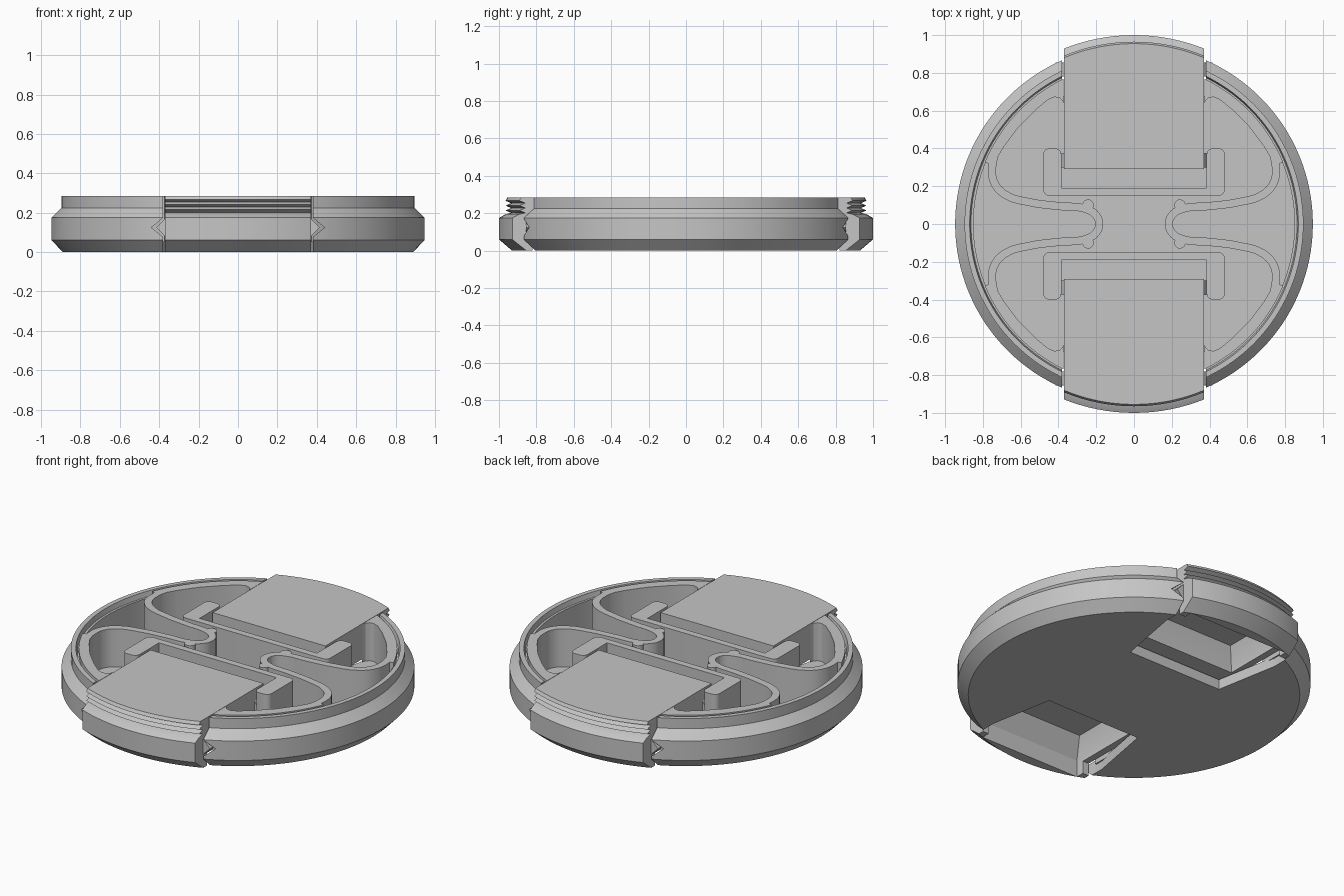
import bpy, bmesh, math
from mathutils import Vector

default = bpy.data.objects.get("Cube")
if default:
    bpy.data.objects.remove(default, do_unlink=True)

grey = bpy.data.materials.new("plain grey")
grey.use_nodes = True
tone = (0.56, 0.56, 0.56, 1)
grey.diffuse_color = tone
grey.node_tree.nodes["Principled BSDF"].inputs["Base Color"].default_value = tone


def activate(ob):
    bpy.ops.object.select_all(action='DESELECT')
    ob.select_set(True)
    bpy.context.view_layer.objects.active = ob


def make(name, bm):
    bmesh.ops.recalc_face_normals(bm, faces=bm.faces)
    me = bpy.data.meshes.new(name)
    bm.to_mesh(me)
    bm.free()
    ob = bpy.data.objects.new(name, me)
    bpy.context.collection.objects.link(ob)
    me.materials.append(grey)
    return ob


def smooth(ob):
    activate(ob)
    bpy.ops.object.shade_smooth_by_angle(angle=math.radians(28))


def lathe(name, profile, steps=128):
    bm = bmesh.new()
    vs = [bm.verts.new((r, 0, z)) for r, z in profile]
    es = [bm.edges.new(p) for p in zip(vs, vs[1:])]
    bmesh.ops.spin(bm, geom=vs + es, cent=(0, 0, 0), axis=(0, 0, 1),
                   angle=math.tau, steps=steps)
    bmesh.ops.remove_doubles(bm, verts=bm.verts, dist=1e-5)
    return make(name, bm)


def prism(name, points, depth):
    """Closed outline of 3D points swept along a depth vector."""
    bm = bmesh.new()
    face = bm.faces.new([bm.verts.new(p) for p in points])
    new = bmesh.ops.extrude_face_region(bm, geom=[face])["geom"]
    bmesh.ops.translate(bm, vec=Vector(depth),
                        verts=[g for g in new if isinstance(g, bmesh.types.BMVert)])
    # Sweeping keeps the base face only sometimes, so cap any open end
    bmesh.ops.holes_fill(bm, edges=[e for e in bm.edges if e.is_boundary])
    return make(name, bm)


def box(name, x0, x1, y0, y1, z0, z1):
    return prism(name, [(x0, y0, z0), (x1, y0, z0), (x1, y1, z0), (x0, y1, z0)],
                 (0, 0, z1 - z0))


def boolean(ob, cutter, op='DIFFERENCE'):
    m = ob.modifiers.new("cut", 'BOOLEAN')
    m.operation, m.object, m.solver = op, cutter, 'EXACT'
    activate(ob)
    bpy.ops.object.modifier_apply(modifier="cut")
    bpy.data.objects.remove(cutter, do_unlink=True)


FLOOR, TOP = 0.06, 0.285

# Dished body with chamfered outer wall and stepped rim
body = lathe("body", [(0, 0), (0.89, 0), (0.947, 0.06), (0.947, 0.175), (0.897, 0.225),
                      (0.897, TOP), (0.87, TOP), (0.863, 0.255), (0.85, 0.255),
                      (0.85, FLOOR), (0, FLOOR)])
for s in (1, -1):
    # Opening for each squeeze tab
    outline = [(-0.31, 0.34), (0.31, 0.34), (0.38, 0.72), (0.38, 1.1),
               (-0.38, 1.1), (-0.38, 0.72)]
    boolean(body, prism("slot_cutter", [(x, s * y, -0.1) for x, y in outline], (0, 0, 0.6)))
    # V notches beside the opening
    for t in (1, -1):
        tri = [(0.36, 0.06), (0.36, 0.19), (0.44, 0.125)]
        boolean(body, prism("notch_cutter", [(t * x, s * 0.7, z) for x, z in tri],
                            (0, s * 0.4, 0)))
smooth(body)

# Squeeze tab outline with ribbed upper edge
tab_profile = [(0, 0), (0.93, 0), (1.0, 0.06), (1.0, 0.175), (0.965, 0.195), (0.935, 0.202)]
for i in range(3):
    z = 0.202 + i * 0.026
    tab_profile += [(0.965, z + 0.013), (0.935, z + 0.026)]
tab_profile[-1] = (0.955, TOP)
tab_profile.append((0, TOP))

for s, side in ((1, "back"), (-1, "front")):
    def span(a, b):
        return sorted((s * a, s * b))

    tab = lathe(side + "_tab", tab_profile)
    boolean(tab, box("keep", -0.37, 0.37, *span(0.29, 1.1), -0.1, 0.5), 'INTERSECT')
    # Clearance above the floor
    boolean(tab, box("clearance", -0.5, 0.5, *span(0.2, 0.82), -0.1, FLOOR + 0.015))
    # Tapered hollow underneath
    bm = bmesh.new()
    rings = []
    for x, y0, y1, z in ((0.33, 0.42, 0.87, -0.02), (0.33, 0.42, 0.87, 0.1),
                         (0.29, 0.46, 0.8, 0.21)):
        rings.append([bm.verts.new((a, s * b, z))
                      for a, b in ((-x, y0), (x, y0), (x, y1), (-x, y1))])
    for lo, hi in zip(rings, rings[1:]):
        for i in range(4):
            j = (i + 1) % 4
            bm.faces.new((lo[i], lo[j], hi[j], hi[i]))
    bm.faces.new(rings[0])
    bm.faces.new(rings[-1])
    boolean(tab, make("hollow", bm))
    smooth(tab)

    for t, hand in ((1, "left"), (-1, "right")):
        # Wedge keys riding in the V notches
        tri = [(0.365, 0.075), (0.365, 0.175), (0.415, 0.125)]
        prism(f"{side}_{hand}_key", [(t * x, s * 0.78, z) for x, z in tri], (0, s * 0.075, 0))
        # Stop ears that catch on the guide bracket
        ear = [(0.36, 0.075), (0.385, 0.075), (0.385, 0.19), (0.36, 0.23)]
        prism(f"{side}_{hand}_ear", [(t * x, s * 0.3, z) for x, z in ear], (0, s * 0.075, 0))

        # Solid shoulder filling the space between spring pocket and rim
        pocket = [(0.372, 0.63), (0.378, 0.652), (0.395, 0.668), (0.42, 0.672), (0.455, 0.658),
                  (0.52, 0.605), (0.61, 0.515), (0.685, 0.415), (0.718, 0.36), (0.728, 0.32),
                  (0.77, 0.32)]
        angles = [math.radians(22.5 + i * 41.7 / 14) for i in range(15)]
        arc = [(0.855 * math.cos(a), 0.855 * math.sin(a)) for a in angles]
        smooth(prism(f"{side}_{hand}_shoulder",
                     [(t * x, s * y, FLOOR - 0.01) for x, y in pocket + arc],
                     (0, 0, TOP - FLOOR + 0.01)))

    # U-shaped guide bracket behind the tab
    u = [(0.48, 0.15), (0.48, 0.4), (0.385, 0.4), (0.385, 0.19)]
    u += [(-x, y) for x, y in reversed(u)]
    guide = prism(side + "_guide", [(x, s * y, FLOOR - 0.01) for x, y in u],
                  (0, 0, TOP - FLOOR + 0.01))
    bm = bmesh.new()
    bm.from_mesh(guide.data)
    corners = [e for e in bm.edges
               if abs(e.verts[0].co.z - e.verts[1].co.z) > 0.1
               and abs(abs(e.verts[0].co.y) - 0.19) > 0.01]
    bmesh.ops.bevel(bm, geom=corners, offset=0.03, segments=4, profile=0.5, affect='EDGES')
    bm.to_mesh(guide.data)
    bm.free()
    smooth(guide)

# Curved leaf springs
half = [(0.2, 0.045), (0.25, 0.078), (0.4, 0.095), (0.55, 0.115), (0.68, 0.155),
        (0.74, 0.22), (0.75, 0.31), (0.74, 0.36)]
path = [(x, -y) for x, y in reversed(half)] + [(0.185, 0)] + half
for t, hand in ((1, "left"), (-1, "right")):
    cu = bpy.data.curves.new(hand + "_spring", 'CURVE')
    cu.dimensions = '2D'
    cu.resolution_u = 6
    cu.extrude = (TOP - FLOOR) / 2
    sp = cu.splines.new('BEZIER')
    sp.bezier_points.add(len(path) - 1)
    for p, (x, y) in zip(sp.bezier_points, path):
        p.co = (t * x, y, 0)
        p.handle_left_type = p.handle_right_type = 'AUTO'
    spring = bpy.data.objects.new(hand + "_spring", cu)
    spring.location.z = (TOP + FLOOR) / 2
    bpy.context.collection.objects.link(spring)
    cu.materials.append(grey)
    activate(spring)
    bpy.ops.object.convert(target='MESH')
    spring = bpy.context.object
    bm = bmesh.new()
    bm.from_mesh(spring.data)
    bmesh.ops.remove_doubles(bm, verts=bm.verts, dist=1e-5)
    bm.to_mesh(spring.data)
    bm.free()
    m = spring.modifiers.new("thickness", 'SOLIDIFY')
    m.thickness, m.offset = 0.042, 0
    bpy.ops.object.modifier_apply(modifier="thickness")
    smooth(spring)
    # Round locating posts gripping the spring centre
    for s, side in ((1, "back"), (-1, "front")):
        bm = bmesh.new()
        bmesh.ops.create_cone(bm, cap_ends=True, segments=24, radius1=0.03, radius2=0.03,
                              depth=TOP - FLOOR)
        post = make(f"{side}_{hand}_post", bm)
        post.location = (t * 0.243, s * 0.1, (TOP + FLOOR) / 2)
        smooth(post)
